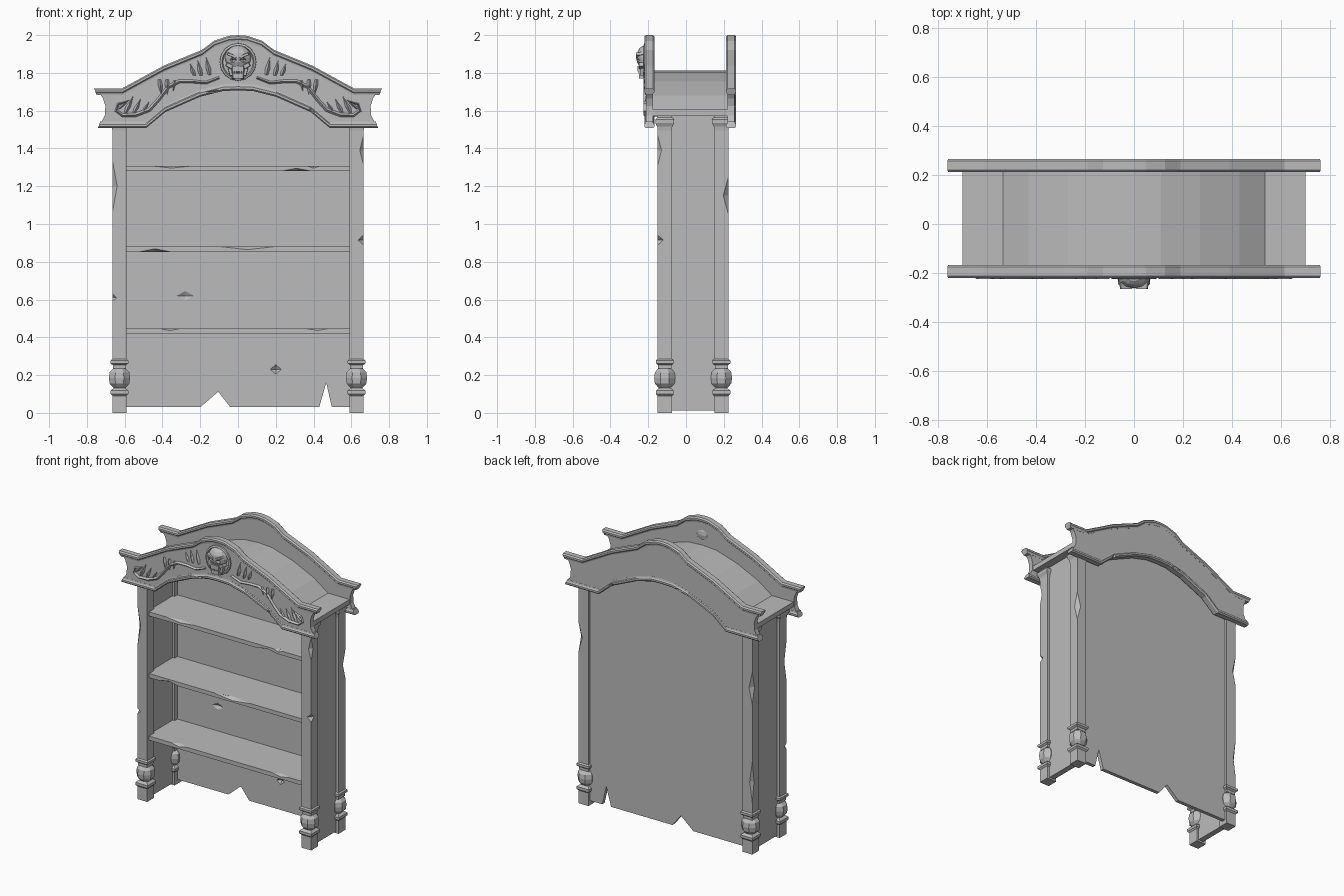
import bpy, bmesh, math
from mathutils import Matrix, Vector

if "Cube" in bpy.data.objects:
    bpy.data.objects.remove(bpy.data.objects["Cube"])

grey = bpy.data.materials.new("weathered_grey")
grey.diffuse_color = (0.5, 0.5, 0.5, 1)
grey.use_nodes = True
grey.node_tree.nodes["Principled BSDF"].inputs["Base Color"].default_value = grey.diffuse_color


def finish(name, bm):
    bmesh.ops.recalc_face_normals(bm, faces=bm.faces)
    me = bpy.data.meshes.new(name)
    bm.to_mesh(me)
    bm.free()
    me.materials.append(grey)
    ob = bpy.data.objects.new(name, me)
    bpy.context.scene.collection.objects.link(ob)
    return ob


def loft(name, rings, bm=None):
    """Skin a list of equal-length closed rings and cap both ends."""
    own = bm is None
    bm = bm or bmesh.new()
    vs = [[bm.verts.new(p) for p in r] for r in rings]
    for a, b in zip(vs, vs[1:]):
        for i in range(len(a)):
            j = (i + 1) % len(a)
            bm.faces.new((a[i], a[j], b[j], b[i]))
    bm.faces.new(vs[0][::-1])
    bm.faces.new(vs[-1])
    return finish(name, bm) if own else None


def box(name, x0, x1, y0, y1, z0, z1):
    return loft(name, [[(x0, y0, z), (x1, y0, z), (x1, y1, z), (x0, y1, z)] for z in (z0, z1)])


def slab(name, outline, y0, y1):
    """Extrude an x-z outline along y."""
    return loft(name, [[(x, y, z) for x, z in outline] for y in (y0, y1)])


def turned(name, cx, cy, profile, sides):
    k = math.pi / sides
    return loft(name, [[(cx + r / math.cos(k) * math.cos(k * (2 * i + 1)),
                         cy + r / math.cos(k) * math.sin(k * (2 * i + 1)), z)
                        for i in range(sides)] for z, r in profile])


def chip(ob, chips):
    """Cut diamond shaped nicks; each chip is centre xyz and radii xyz."""
    bm = bmesh.new()
    for c, r in chips:
        m = Matrix.Translation(c) @ Matrix.Diagonal((*r, 1))
        ring = [bm.verts.new(m @ Vector(p)) for p in ((1, 0, 0), (0, 1, 0), (-1, 0, 0), (0, -1, 0))]
        top, bot = (bm.verts.new(m @ Vector((0, 0, s))) for s in (1, -1))
        for i in range(4):
            a, b = ring[i], ring[(i + 1) % 4]
            bm.faces.new((a, b, top))
            bm.faces.new((b, a, bot))
    cutter = finish("chip_cutter", bm)
    cutter.hide_render = True
    mod = ob.modifiers.new("chips", 'BOOLEAN')
    mod.operation, mod.solver, mod.object = 'DIFFERENCE', 'EXACT', cutter
    dg = bpy.context.evaluated_depsgraph_get()
    me = bpy.data.meshes.new_from_object(ob.evaluated_get(dg))
    ob.modifiers.clear()
    ob.data = me
    bpy.data.objects.remove(cutter)


def mirrored(half):
    """Half profile listed from the outside to x = 0, made symmetric."""
    return [(-x, z) for x, z in half] + [(x, z) for x, z in half[-2::-1]]


# corner posts with turned feet and capitals
PX, FY, BY, H = 0.6275, -0.1125, 0.1875, 0.0375
post_chips = {
    (-1, FY): [((-.665, -.15, 1.2), (.025, .025, .14)), ((-.665, -.15, .61), (.022, .022, .02))],
    (1, FY): [((.665, -.15, 1.39), (.02, .02, .08)), ((.665, -.15, .915), (.03, .03, .027))],
    (-1, BY): [((-.665, .225, 1.15), (.025, .025, .11)), ((-.665, .225, .5), (.02, .02, .14))],
    (1, BY): [((.665, .225, 1.15), (.028, .028, .1)), ((.59, .15, .48), (.02, .02, .07))],
}
for (s, y), cuts in post_chips.items():
    tag = ("front" if y < 0 else "back") + ("_left" if s < 0 else "_right")
    x = s * PX
    chip(box("post_" + tag, x - H, x + H, y - H, y + H, .275, 1.58), cuts)
    turned("foot_" + tag, x, y, [(0, H), (.09, H), (.1, .047), (.118, .047), (.132, .03)], 4)
    turned("foot_bulb_" + tag, x, y, [(.13, .03), (.155, .052), (.185, .056), (.215, .052), (.24, .03)], 8)
    turned("foot_collar_" + tag, x, y, [(.235, .035), (.253, .035), (.262, .047), (.278, .047), (.285, H)], 4)
    turned("capital_" + tag, x, y, [(1.495, H), (1.515, .04), (1.535, .05), (1.553, .05), (1.565, .04)], 4)

# side panels
for s, tag in ((-1, "left"), (1, "right")):
    box("side_panel_" + tag, min(s * .605, s * .645), max(s * .605, s * .645), -.09, .165, .012, 1.58)

# arched roof deck, with the back panel fitted below it
arch = mirrored([(.535, 1.605), (.43, 1.68), (.27, 1.755), (.11, 1.805), (0, 1.812)])
under = [(x * .95, z - .035) for x, z in arch]
roof = [(-.70, 1.572), (-.70, 1.605)] + arch + [(.70, 1.605), (.70, 1.572)] + under[::-1]
slab("roof_deck", roof, -.185, .23)
notched = [(-.6, .03), (-.2, .03), (-.105, .112), (-.04, .03), (.43, .03), (.467, .16), (.497, .03), (.6, .03)]
back = slab("back_panel", notched + [(.6, 1.59)] + [(x, z + .01) for x, z in under[::-1]] + [(-.6, 1.59)],
            .18, .205)
chip(back, [((-.28, .18, .62), (.045, .015, .025)), ((.2, .18, .23), (.03, .015, .025))])

# three shelves with nicked front edges
SY = -.13
shelf_cuts = {
    .42: [((-.36, SY, .45), (.07, .03, .015)), ((.42, SY, .45), (.08, .025, .014))],
    .853: [((-.44, SY, .853), (.08, .03, .016)), ((.05, SY, .88), (.14, .025, .016))],
    1.28: [((-.35, SY, 1.31), (.13, .025, .014)), ((.31, SY, 1.28), (.08, .03, .015)),
           ((.4, SY, 1.31), (.04, .03, .015))],
}
for i, (z, cuts) in enumerate(shelf_cuts.items()):
    chip(box(f"shelf_{i + 1}", -.607, .607, SY, .185, z, z + .028), cuts)

# front and back crests: recessed board between two moulded rails
top = mirrored([(.762, 1.718), (.614, 1.718), (.39, 1.84), (.19, 1.922), (.127, 1.97), (.05, 1.996), (0, 2.0)])
low = mirrored([(.742, 1.507), (.487, 1.507), (.386, 1.592), (.2, 1.674), (.08, 1.704), (0, 1.707)])
side = [(.722, 1.54), (.705, 1.575), (.702, 1.625), (.715, 1.665), (.735, 1.695)]
board = ([(-x, z) for x, z in side] + [(x, z - .015) for x, z in top[1:-1]] + side[::-1]
         + [(x, z + .015) for x, z in low[-2:0:-1]])


def rail(name, path, cy, up):
    sec = [(-.018, 0), (-.027, .008), (-.027, .02), (-.021, .026), (-.019, .036)]
    sec += [(-a, b) for a, b in sec[::-1]]
    # taper the ends so they follow the concave crest sides
    return loft(name, [[(x * (1 - b * .5 * (abs(x) > .7)), cy + a, z - up * b) for a, b in sec]
                       for x, z in path])


for tag, cy in (("front", -.194), ("back", .239)):
    slab("crest_board_" + tag, board, cy - .018, cy + .018)
    rail("crest_top_rail_" + tag, top, cy, 1)
    r = rail("crest_low_rail_" + tag, low, cy, -1)
    e = -.027 if tag == "front" else .027
    chip(r, [((.386, cy + e, 1.592), (.02, .015, .03)), ((-.12, cy + e, 1.7), (.05, .015, .012))])

# carved vines with thorns, one on each side of the crest
FACE = -.212
VINE = [(.585, 1.65, .004), (.635, 1.635, .008), (.645, 1.6, .011), (.61, 1.575, .013), (.54, 1.578, .014),
        (.47, 1.605, .014), (.42, 1.66, .013), (.37, 1.725, .013), (.31, 1.755, .013), (.24, 1.755, .012),
        (.17, 1.748, .011), (.1, 1.775, .009)]
THORNS = [(.55, 1.59, .515, 1.665, .016), (.595, 1.59, .555, 1.68, .017), (.63, 1.61, .575, 1.66, .013),
          (.50, 1.6, .47, 1.65, .012),
          (.415, 1.765, .405, 1.675, .016), (.375, 1.765, .375, 1.685, .016), (.335, 1.76, .345, 1.70, .013),
          (.23, 1.785, .255, 1.85, .015), (.195, 1.785, .215, 1.87, .016), (.15, 1.79, .17, 1.885, .017)]
for s, tag in ((-1, "left"), (1, "right")):
    rings = []
    for i, (x, z, w) in enumerate(VINE):
        a, b = VINE[max(i - 1, 0)], VINE[min(i + 1, len(VINE) - 1)]
        d = Vector((b[0] - a[0], b[1] - a[1])).normalized()
        n = Vector((-d.y, d.x)) * w
        rings.append([(s * (x + n.x), FACE + .004, z + n.y), (s * x, FACE - .012, z),
                      (s * (x - n.x), FACE + .004, z - n.y)])
    loft("vine_" + tag, rings)
    bm = bmesh.new()
    for x0, z0, x1, z1, w in THORNS:
        m = Vector((x0 * .65 + x1 * .35, z0 * .65 + z1 * .35))
        rings = [[(s * (x - r), FACE + .004, z), (s * x, FACE - r * .8, z), (s * (x + r), FACE + .004, z)]
                 for x, z, r in ((x0, z0, w * .7), (m.x, m.y, w), (x1, z1, .001))]
        loft("", rings, bm)
    finish("thorns_" + tag, bm)

# round medallion behind the skull
def disc(r, y):
    return [(r * math.cos(math.tau * i / 16), y, 1.858 + r * 1.03 * math.sin(math.tau * i / 16)) for i in range(16)]


loft("medallion", [disc(.098, FACE + .005), disc(.096, FACE - .009), disc(.086, FACE - .013),
                   disc(.08, FACE - .004)])


# carved skull: cranium, cheeks, jaw, brows and teeth
def blob(name, c, r, seg=12, rows=8):
    bm = bmesh.new()
    bmesh.ops.create_uvsphere(bm, u_segments=seg, v_segments=rows, radius=1,
                              matrix=Matrix.Translation(c) @ Matrix.Diagonal((*r, 1)))
    return finish(name, bm)


def block(name, cx, cz, w, h, y0, y1, tilt=0, taper=.8):
    ct, st = math.cos(tilt), math.sin(tilt)
    rings = []
    for y, k in ((y0, 1), (y1, taper)):
        rings.append([(cx + (a * ct - b * st) * k, y, cz + (a * st + b * ct) * k)
                      for a, b in ((-w, -h), (w, -h), (w, h), (-w, h))])
    return loft(name, rings)


skull = blob("skull_cranium", (0, -.215, 1.882), (.07, .048, .064))
chip(skull, [((s * .03, -.262, 1.868), (.026, .026, .021)) for s in (-1, 1)]
     + [((0, -.266, 1.838), (.011, .02, .018))])
block("skull_upper_jaw", 0, 1.822, .038, .018, -.212, -.256)
block("skull_chin", 0, 1.784, .034, .016, -.212, -.25)
for s, tag in ((-1, "left"), (1, "right")):
    block("skull_brow_" + tag, s * .032, 1.892, .03, .008, -.225, -.266, s * .4)
    block("skull_cheek_" + tag, s * .045, 1.838, .02, .012, -.212, -.25, s * .5)
    block("skull_jaw_side_" + tag, s * .04, 1.805, .009, .024, -.212, -.24, s * -.25)
for i in range(6):
    block(f"skull_tooth_{i + 1}", -.025 + i * .01, 1.804, .004, .01, -.215, -.252)
